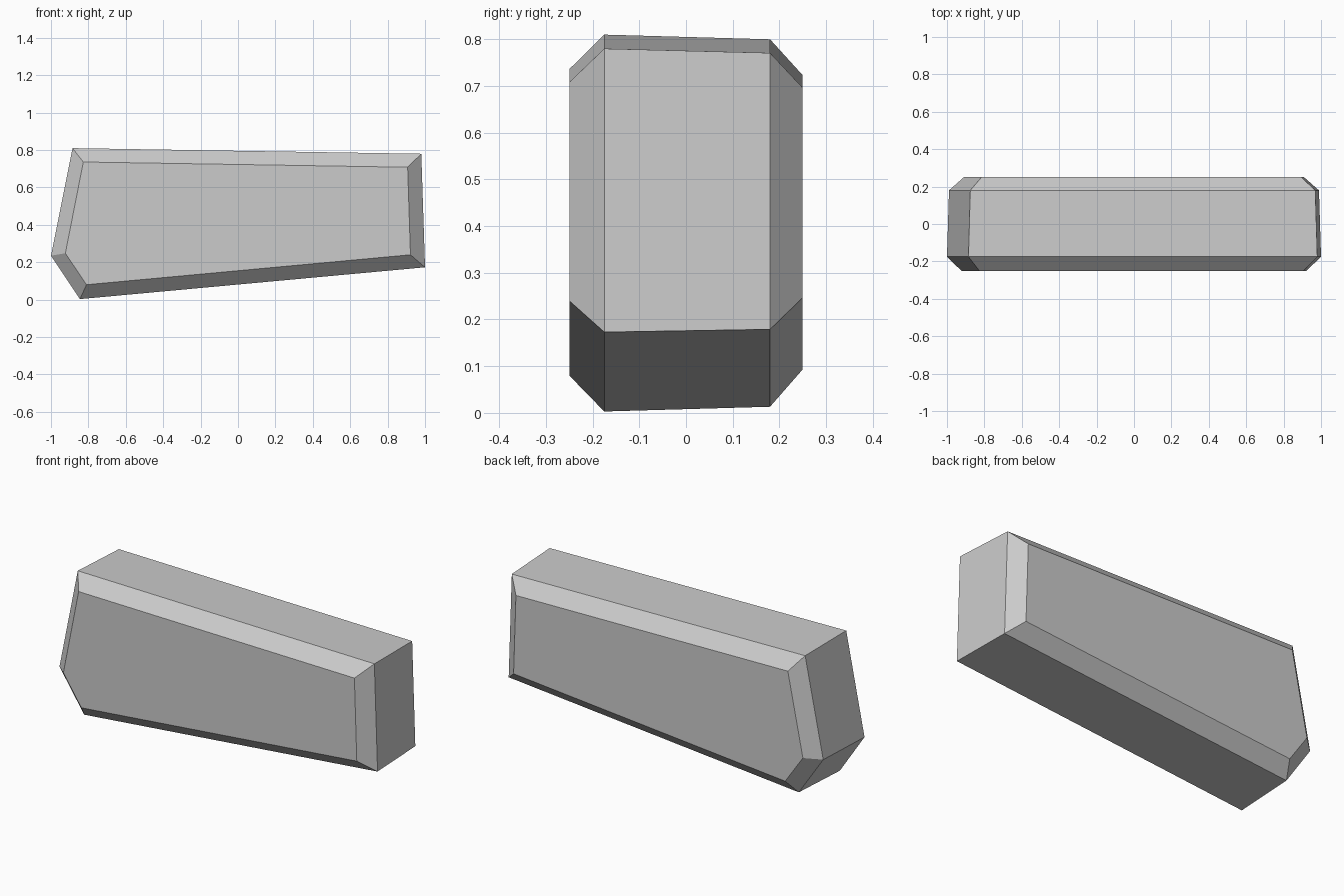
import bpy
import bmesh

cube = bpy.data.objects.get("Cube")
if cube:
    bpy.data.objects.remove(cube, do_unlink=True)

# Plain grey stone
grey = bpy.data.materials.new("stone_grey")
grey.use_nodes = True
colour = (0.6, 0.6, 0.6, 1)
grey.diffuse_color = colour
grey.node_tree.nodes["Principled BSDF"].inputs["Base Color"].default_value = colour

# Five-sided outlines (x, z): the full girth and the smaller bevelled cap
GIRTH = [(-1, 0.235), (-0.845, 0.003), (1, 0.173), (0.98, 0.78), (-0.885, 0.81)]
CAP = [(-0.923, 0.248), (-0.81, 0.08), (0.922, 0.24), (0.907, 0.708), (-0.827, 0.736)]
MID_Z = 0.41


def add_ring(bm, outline, y, scale_x=1, scale_z=1):
    return [bm.verts.new((x * scale_x, y, MID_Z + (z - MID_Z) * scale_z))
            for x, z in outline]


# Slab tapering slightly towards the back, bevelled around both caps
bm = bmesh.new()
rings = [
    add_ring(bm, CAP, -0.25),
    add_ring(bm, GIRTH, -0.175),
    add_ring(bm, GIRTH, 0.18, 0.989, 0.975),
    add_ring(bm, CAP, 0.25, 0.986, 0.96),
]
for a, b in zip(rings, rings[1:]):
    for i in range(len(a)):
        j = (i + 1) % len(a)
        bm.faces.new((a[i], a[j], b[j], b[i]))
bm.faces.new(rings[0])
bm.faces.new(rings[-1])
bmesh.ops.recalc_face_normals(bm, faces=bm.faces)

mesh = bpy.data.meshes.new("stone_slab")
bm.to_mesh(mesh)
bm.free()
mesh.materials.append(grey)
slab = bpy.data.objects.new("stone_slab", mesh)
bpy.context.collection.objects.link(slab)
